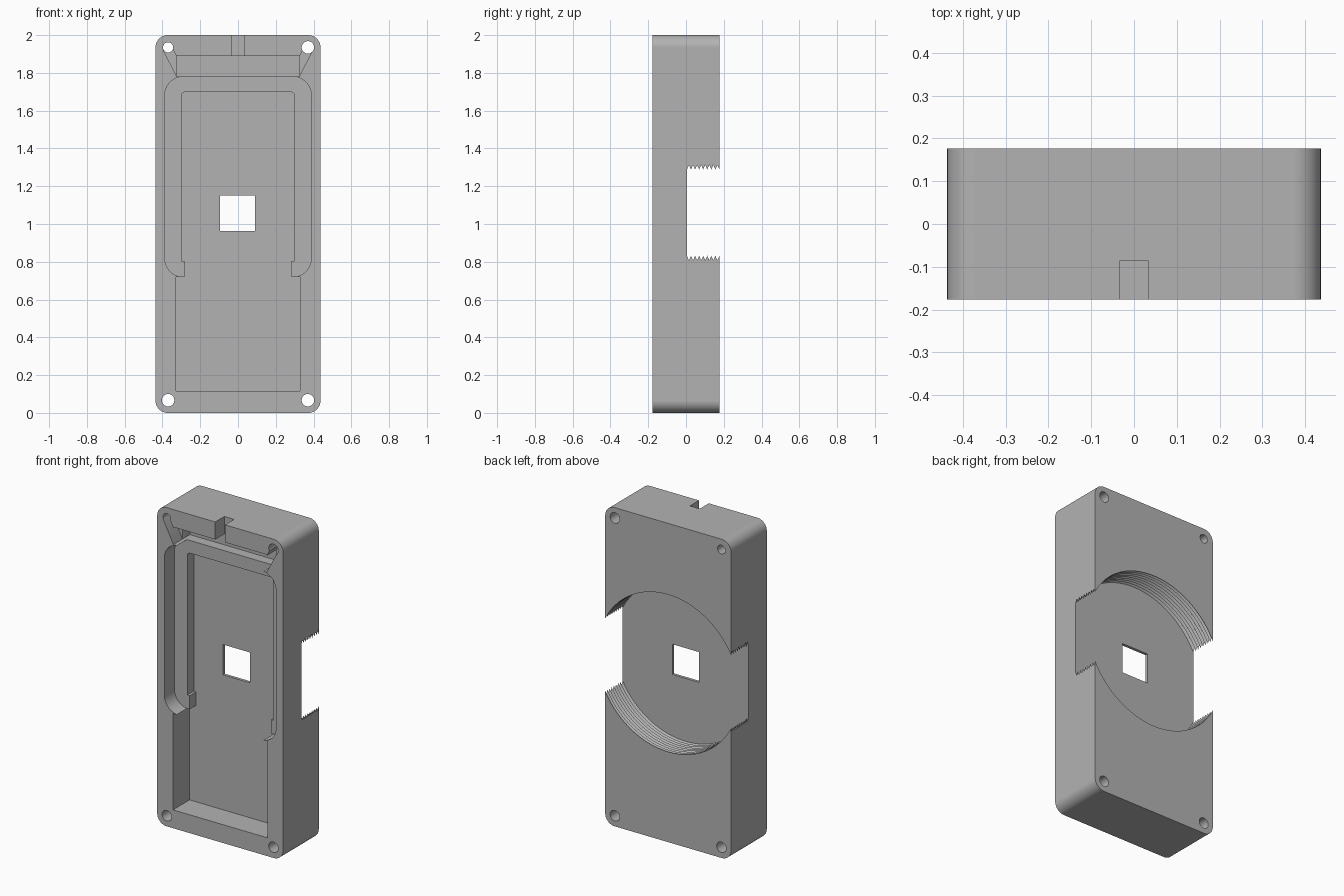
import bpy, bmesh, math
from mathutils import Vector, Matrix

if "Cube" in bpy.data.objects:
    bpy.data.objects.remove(bpy.data.objects["Cube"], do_unlink=True)

W, D, H = 0.437, 0.177, 2.0          # half width, half depth, height
FRONT = -0.3                         # cutters start ahead of the front face
FLOOR, LEDGE, SLOT = -0.013, -0.077, -0.087

grey = bpy.data.materials.new("plain grey")
grey.use_nodes = True
grey.diffuse_color = (0.45, 0.45, 0.45, 1)
grey.node_tree.nodes["Principled BSDF"].inputs["Base Color"].default_value = grey.diffuse_color


def outline(points, steps=10):
    """Expand (x, z, radius) right-angle corners into arcs."""
    out, n = [], len(points)
    for i, (x, z, r) in enumerate(points):
        p = Vector((x, z))
        if not r:
            out.append(p)
            continue
        a = (Vector(points[i - 1][:2]) - p).normalized()
        b = (Vector(points[(i + 1) % n][:2]) - p).normalized()
        c = p + (a + b) * r
        for k in range(steps + 1):
            t = math.pi / 2 * k / steps
            out.append(c - b * r * math.cos(t) - a * r * math.sin(t))
    return out


def rect(x0, x1, z0, z1, r=0):
    return outline([(x0, z0, r), (x1, z0, r), (x1, z1, r), (x0, z1, r)])


def circle(x, z, r, n=32):
    return [Vector((x + r * math.cos(math.tau * k / n), z + r * math.sin(math.tau * k / n)))
            for k in range(n)]


def finish(name, bm):
    bmesh.ops.recalc_face_normals(bm, faces=bm.faces)
    mesh = bpy.data.meshes.new(name)
    bm.to_mesh(mesh)
    bm.free()
    obj = bpy.data.objects.new(name, mesh)
    bpy.context.collection.objects.link(obj)
    return obj


def prism(name, pts, y0, y1):
    """Extrude an x-z outline along y."""
    bm = bmesh.new()
    face = bm.faces.new([bm.verts.new((p.x, y0, p.y)) for p in pts])
    ext = bmesh.ops.extrude_face_region(bm, geom=[face])["geom"]
    bmesh.ops.translate(bm, vec=(0, y1 - y0, 0),
                        verts=[v for v in ext if isinstance(v, bmesh.types.BMVert)])
    return finish(name, bm)


def threaded_bore(name, z, y0, y1, r_in, r_out, teeth, n=128):
    """Lathe a zigzag profile about the y axis."""
    pitch = (y1 - y0) / teeth
    rings = [(y0 + pitch * k / 2, r_out if k % 2 else r_in) for k in range(2 * teeth + 1)]
    rings.append((y1 + 0.1, r_in))
    bm = bmesh.new()
    loops = [[bm.verts.new((p.x, y, p.y)) for p in circle(0, z, r, n)] for y, r in rings]
    for a, b in zip(loops, loops[1:]):
        for k in range(n):
            j = (k + 1) % n
            bm.faces.new((a[k], a[j], b[j], b[k]))
    bm.faces.new(loops[0])
    bm.faces.new(loops[-1])
    return finish(name, bm)


# Rounded block
body = prism("housing", rect(-W, W, 0, H, 0.065), -D, D)
body.data.materials.append(grey)

# Stepped deep pocket, mirrored from its right half
half = [(0.327, 0.115, 0), (0.327, 0.72, 0), (0.282, 0.72, 0),
        (0.282, 0.805, 0), (0.298, 0.805, 0), (0.298, 1.70, 0.02)]
deep = outline(half + [(-x, z, r) for x, z, r in reversed(half)], 5)

cutters = [
    prism("ledge_pocket", rect(-0.388, 0.388, 0.719, 1.781, 0.1), FRONT, LEDGE),
    prism("deep_pocket", deep, FRONT, FLOOR),
    prism("top_pocket", rect(-0.325, 0.325, 1.78, 1.89), FRONT, FLOOR),
    prism("cable_notch", rect(-0.034, 0.034, 1.88, 2.1), FRONT, SLOT),
    prism("sensor_window", rect(-0.095, 0.091, 0.962, 1.152), FRONT, 0.1),
    threaded_bore("threaded_bore", 1.06, 0.005, D, 0.493, 0.505, 8),
]

# Corner wire channels and screw holes
for s in (-1, 1):
    channel = [(0.315, 1.79), (0.325, 1.782), (0.395, 1.92), (0.372, 1.94), (0.345, 1.925),
               (0.325, 1.885), (0.315, 1.88)]
    cutters.append(prism("wire_channel", [Vector((s * x, z)) for x, z in channel], FRONT, SLOT))
    for z in (0.067, 1.935):
        r = 0.027 if s < 0 and z > 1 else 0.033
        cutters.append(prism("screw_hole", circle(s * 0.37, z, r), FRONT, 0.3))

# Carve everything out of the block
bpy.context.view_layer.objects.active = body
body.select_set(True)
for cutter in cutters:
    mod = body.modifiers.new(cutter.name, 'BOOLEAN')
    mod.operation, mod.solver, mod.object = 'DIFFERENCE', 'EXACT', cutter
    bpy.ops.object.modifier_apply(modifier=mod.name)
    bpy.data.objects.remove(cutter, do_unlink=True)

# Smooth arcs, flat walls
bpy.ops.object.shade_smooth_by_angle(angle=math.radians(30))
normals = body.modifiers.new("even_normals", 'WEIGHTED_NORMAL')
normals.keep_sharp = True
